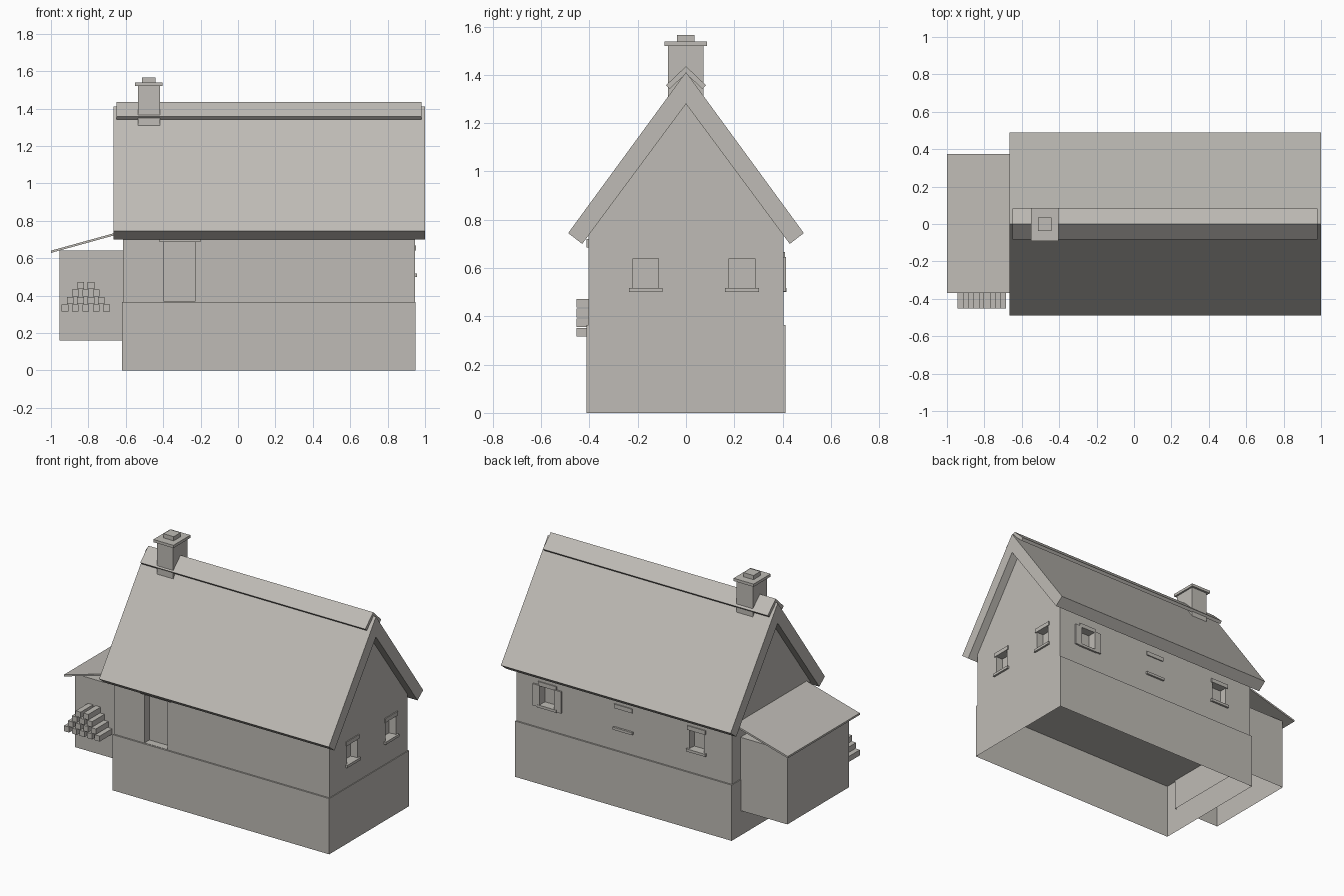
import bpy
import bmesh

if "Cube" in bpy.data.objects:
    bpy.data.objects.remove(bpy.data.objects["Cube"], do_unlink=True)

# One warm grey for the whole building
STONE = (0.52, 0.50, 0.465, 1.0)
stone = bpy.data.materials.new("warm_grey")
stone.use_nodes = True
stone.diffuse_color = STONE
stone.node_tree.nodes["Principled BSDF"].inputs["Base Color"].default_value = STONE


def finish(name, bm):
    bmesh.ops.recalc_face_normals(bm, faces=bm.faces)
    mesh = bpy.data.meshes.new(name)
    bm.to_mesh(mesh)
    bm.free()
    obj = bpy.data.objects.new(name, mesh)
    bpy.context.scene.collection.objects.link(obj)
    mesh.materials.append(stone)
    return obj


def add_box(bm, x, y, z):
    """Add a box given its (low, high) range on each axis."""
    verts = bmesh.ops.create_cube(bm, size=1)["verts"]
    for v in verts:
        v.co = [r[0] if c < 0 else r[1] for c, r in zip(v.co, (x, y, z))]
    return verts


def box(name, x, y, z, open_bottom=False):
    bm = bmesh.new()
    add_box(bm, x, y, z)
    bmesh.ops.recalc_face_normals(bm, faces=bm.faces)
    if open_bottom:
        down = [f for f in bm.faces if f.normal.z < -0.9]
        bmesh.ops.delete(bm, geom=down, context='FACES_ONLY')
        mesh_obj = finish(name, bm)
        return mesh_obj
    return finish(name, bm)


def prism(name, points, low, high, axis='x'):
    """Extrude a profile of (y, z) along x, or of (x, z) along y."""
    bm = bmesh.new()
    make = lambda a, b, t: (t, a, b) if axis == 'x' else (a, t, b)
    start = [bm.verts.new(make(a, b, low)) for a, b in points]
    end = [bm.verts.new(make(a, b, high)) for a, b in points]
    bm.faces.new(start)
    bm.faces.new(end)
    for i in range(len(points)):
        j = (i + 1) % len(points)
        bm.faces.new((start[i], start[j], end[j], end[i]))
    return finish(name, bm)


def mirrored(half):
    """Complete a symmetric profile; half runs up the -y side."""
    return half + [(-y, z) for y, z in reversed(half) if y != 0]


# Main body
WALL_Y, WALL_X0, WALL_X1, FLOOR = 0.403, -0.615, 0.945, 0.365
SILL, HEAD = 0.515, 0.64
box("foundation", (-0.62, 0.95), (-0.413, 0.413), (0, FLOOR), open_bottom=True)
walls = prism("walls", mirrored([(-WALL_Y, FLOOR), (-WALL_Y, 0.737), (0, 1.28)]),
              WALL_X0, WALL_X1)

# Window and door recesses
RECESS, HALF = 0.05, 0.053
gable_windows = [-0.167, 0.232]
back_windows = [0.72, 0.17, -0.36]
cut = bmesh.new()
for y in gable_windows:
    add_box(cut, (WALL_X1 - RECESS, 1.1), (y - HALF, y + HALF), (SILL, HEAD))
for x in (back_windows[0], back_windows[2]):
    add_box(cut, (x - HALF, x + HALF), (WALL_Y - RECESS, 0.6), (SILL, HEAD))
add_box(cut, (-0.395, -0.23), (-0.6, -WALL_Y + RECESS), (FLOOR + 0.002, 0.688))
cutter = finish("opening_cutter", cut)
cutter.hide_render = True
mod = walls.modifiers.new("openings", 'BOOLEAN')
mod.operation = 'DIFFERENCE'
mod.solver = 'EXACT'
mod.object = cutter
bpy.context.view_layer.objects.active = walls
bpy.ops.object.modifier_apply(modifier=mod.name)
bpy.data.objects.remove(cutter, do_unlink=True)

# Lintels and sills
for i, y in enumerate(gable_windows):
    x = WALL_X1 - 0.03
    box(f"gable_lintel_{i + 1}", (x, 0.951), (y - 0.066, y + 0.066), (HEAD, 0.667))
    box(f"gable_sill_{i + 1}", (x, 0.958), (y - 0.07, y + 0.07), (0.5, SILL + 0.002))
for i, x in enumerate(back_windows):
    y = WALL_Y - 0.03
    box(f"back_lintel_{i + 1}", (x - 0.066, x + 0.066), (y, 0.41), (HEAD, 0.667))
    box(f"back_sill_{i + 1}", (x - 0.07, x + 0.07), (y, 0.416), (0.5, SILL + 0.002))
box("door_lintel", (-0.42, -0.2), (-0.413, -0.37), (0.686, 0.72))

# Shutters beside one back window
for side, name in ((-1, "right"), (1, "left")):
    x = back_windows[0] + side * 0.078
    box(f"{name}_shutter", (x - 0.025, x + 0.025), (WALL_Y - 0.01, 0.414), (0.503, 0.645))

# Main roof with square-cut eaves, and its ridge cap
prism("main_roof", [(-0.43, 0.70), (-0.488, 0.745), (0, 1.412), (0.488, 0.745),
                    (0.43, 0.70), (0, 1.28)], -0.665, 1.0)
prism("ridge_cap", [(-0.068, 1.342), (-0.083, 1.357), (0, 1.436), (0.083, 1.357),
                    (0.068, 1.342), (0, 1.406)], -0.65, 0.98)

# Chimney
box("chimney_stack", (-0.535, -0.417), (-0.075, 0.072), (1.22, 1.52))
box("chimney_slab", (-0.55, -0.405), (-0.09, 0.086), (1.52, 1.538))
box("chimney_flue", (-0.514, -0.44), (-0.037, 0.035), (1.538, 1.565))

# Lean-to shed and its sloping roof
box("shed_body", (-0.955, -0.61), (-0.325, 0.315), (0.16, 0.64), open_bottom=True)
prism("shed_roof", [(-1.0, 0.628), (-0.61, 0.736), (-0.61, 0.748), (-1.0, 0.64)],
      -0.37, 0.375, axis='y')

# Stacked firewood
logs = bmesh.new()
for row in range(4):
    for i in range(5 - row):
        x = -0.925 + row * 0.028 + i * 0.0555
        z = 0.334 + row * 0.04
        add_box(logs, (x - 0.018, x + 0.018), (-0.453, -0.32), (z - 0.018, z + 0.018))
finish("firewood_stack", logs)
